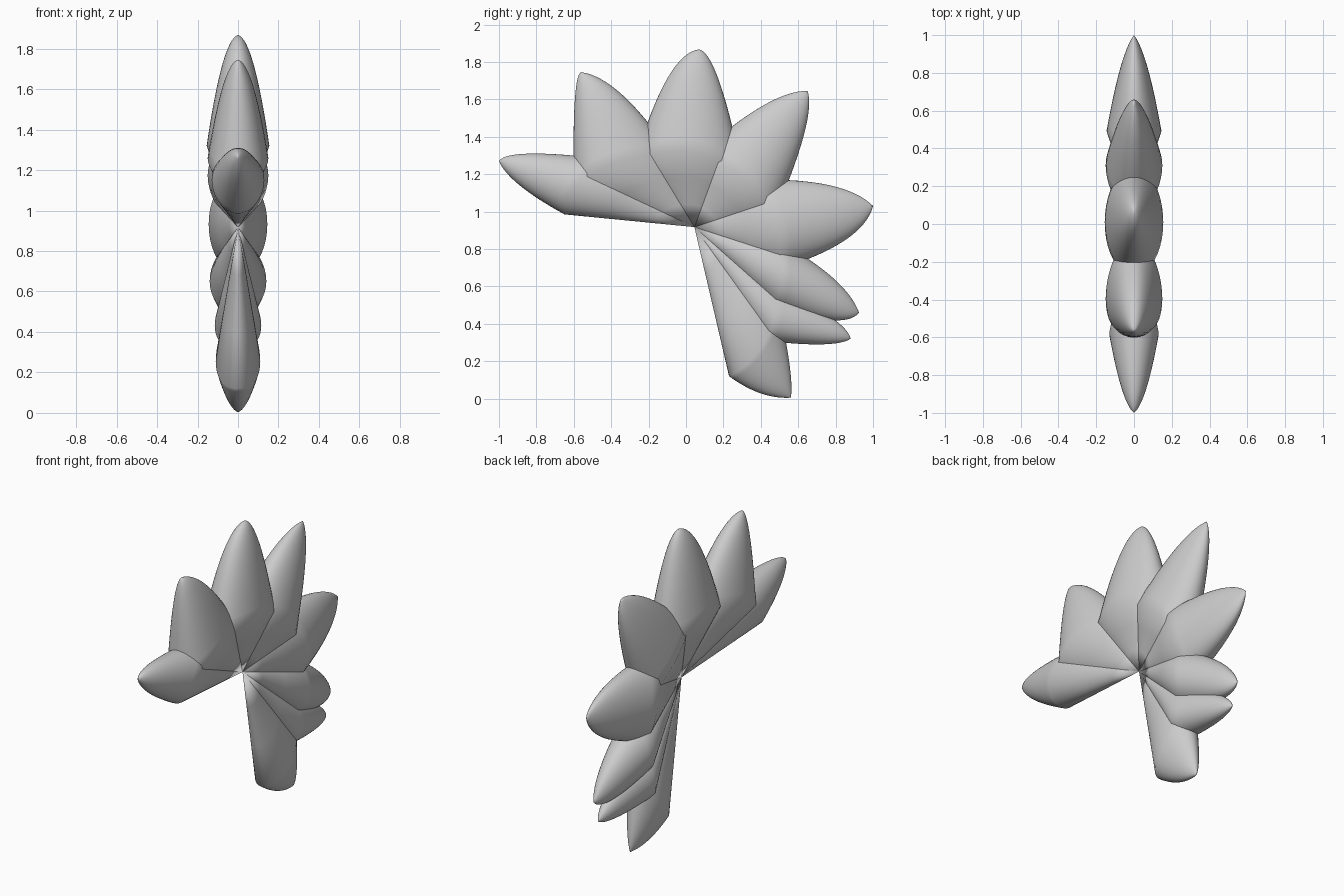
import bpy, bmesh, math
from mathutils import Vector

if "Cube" in bpy.data.objects:
    bpy.data.objects.remove(bpy.data.objects["Cube"])

PIVOT = Vector((0.045, 0.917))   # (y, z) point where all spikes meet
SIDES, STEPS = 40, 16

grey = bpy.data.materials.new("plain_grey")
grey.diffuse_color = (0.6, 0.6, 0.6, 1)
grey.use_nodes = True
grey.node_tree.nodes["Principled BSDF"].inputs["Base Color"].default_value = grey.diffuse_color


def bezier(a, c, t, f):
    return a * (1 - f) ** 2 + c * (2 * f * (1 - f)) + t * f * f


def spike(name, a, ca, tip, cb, b, thick, bow):
    """Loft: pivot point -> widest rim -> rounded tip, between two edge curves."""
    a, ca, tip, cb, b = (Vector(p) for p in (a, ca, tip, cb, b))
    outward = ((a + b) / 2 - PIVOT).normalized()
    bm = bmesh.new()
    rings = []

    def ring(p, q, h, bulge):
        mid, half = (p + q) / 2, (q - p) / 2
        verts = []
        for i in range(SIDES):
            ang = math.tau * i / SIDES
            c, s = math.cos(ang), math.sin(ang)
            yz = mid + half * c + outward * bulge * (1 - c * c)
            verts.append(bm.verts.new((h * s, yz.x, yz.y)))
        rings.append(verts)

    # inner cone
    for k in (0.3, 0.65):
        ring(PIVOT.lerp(a, k), PIVOT.lerp(b, k), thick * k, bow * k)
    # outer spike
    for j in range(STEPS):
        f = j / STEPS
        ring(bezier(a, ca, tip, f), bezier(b, cb, tip, f),
             thick * (1 - f), bow * (1 - f) ** 2)
    for lo, hi in zip(rings, rings[1:]):
        for i in range(SIDES):
            n = (i + 1) % SIDES
            bm.faces.new((lo[i], lo[n], hi[n], hi[i]))
    # close both ends to points
    for verts, p in ((rings[0], PIVOT), (rings[-1], tip)):
        apex = bm.verts.new((0, p.x, p.y))
        for i in range(SIDES):
            bm.faces.new((verts[i], verts[(i + 1) % SIDES], apex))
    bmesh.ops.recalc_face_normals(bm, faces=bm.faces)
    mesh = bpy.data.meshes.new(name)
    bm.to_mesh(mesh)
    bm.free()
    mesh.materials.append(grey)
    obj = bpy.data.objects.new(name, mesh)
    bpy.context.collection.objects.link(obj)
    bpy.context.view_layer.objects.active = obj
    obj.select_set(True)
    bpy.ops.object.shade_smooth_by_angle(angle=math.radians(60))
    obj.select_set(False)


# edge start, edge control, tip, edge control, edge start, half thickness, rim bow
SPIKES = {
    "front_spike": ((-0.65, 0.985), (-0.95, 1.15), (-1.0, 1.27), (-0.95, 1.345), (-0.42, 1.28), 0.13, 0.05),
    "front_upper_spike": ((-0.6, 1.12), (-0.61, 1.74), (-0.56, 1.745), (-0.36, 1.72), (-0.08, 1.31), 0.15, 0.07),
    "top_spike": ((-0.27, 1.28), (-0.1, 1.85), (0.07, 1.867), (0.17, 1.85), (0.3, 1.22), 0.155, 0.07),
    "back_upper_spike": ((0.06, 1.3), (0.45, 1.65), (0.65, 1.645), (0.7, 1.5), (0.46, 0.95), 0.15, 0.07),
    "back_spike": ((0.38, 1.17), (0.85, 1.18), (1.0, 1.03), (0.95, 0.83), (0.49, 0.69), 0.145, 0.06),
    "back_lower_spike": ((0.5, 0.84), (0.86, 0.64), (0.925, 0.46), (0.85, 0.36), (0.46, 0.5), 0.14, 0.04),
    "small_spike": ((0.48, 0.6), (0.86, 0.42), (0.88, 0.32), (0.8, 0.265), (0.42, 0.31), 0.115, 0.03),
    "bottom_spike": ((0.5, 0.48), (0.58, 0.1), (0.56, 0.005), (0.4, -0.005), (0.23, 0.12), 0.11, 0.05),
}
for name, args in SPIKES.items():
    spike(name, *args)
